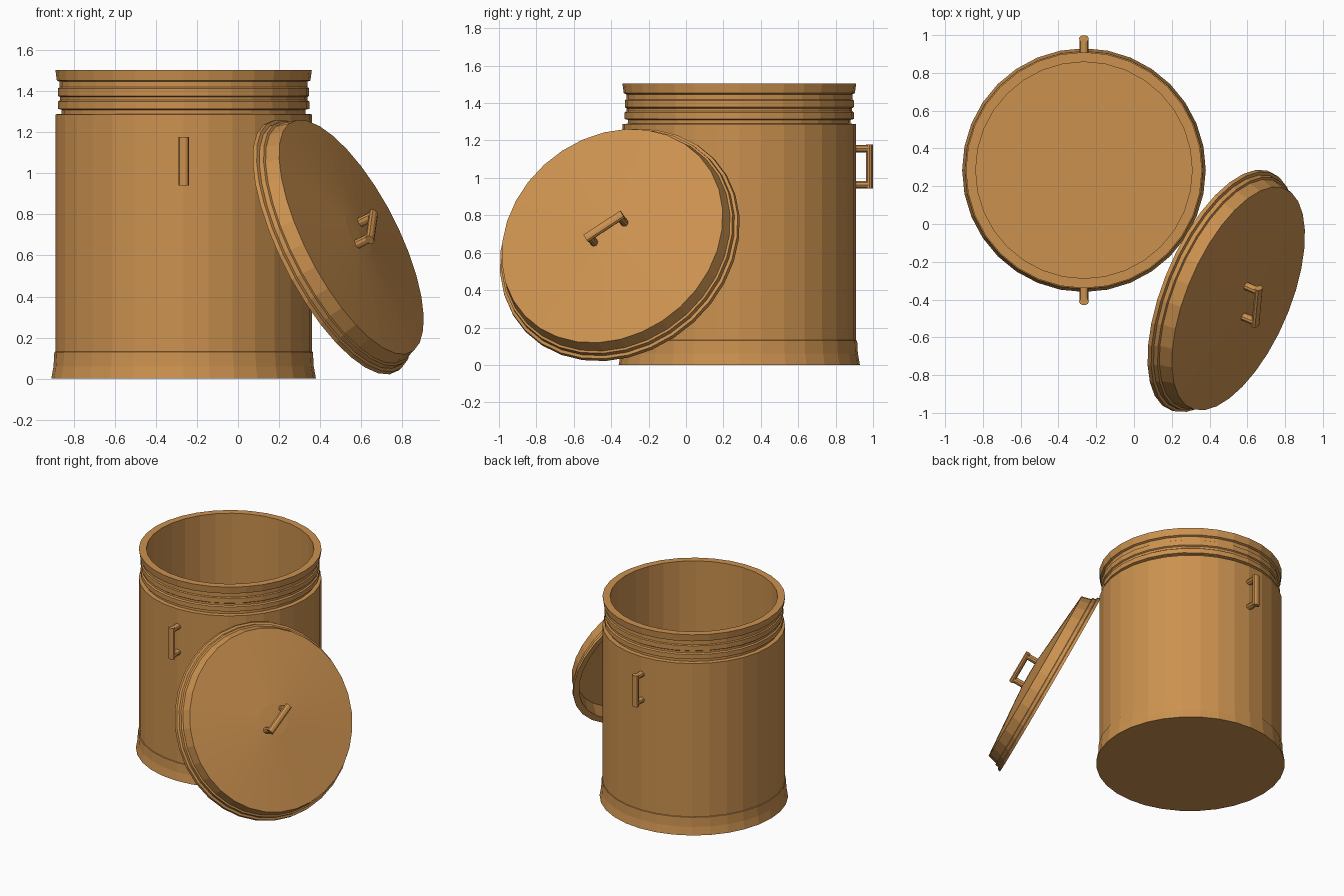
import bpy, bmesh, math
from mathutils import Matrix, Vector

if "Cube" in bpy.data.objects:
    bpy.data.objects.remove(bpy.data.objects["Cube"])

SEG = 32
mat = bpy.data.materials.new("warm brown")
mat.diffuse_color = (0.60, 0.285, 0.078, 1)
mat.use_nodes = True
mat.node_tree.nodes["Principled BSDF"].inputs["Base Color"].default_value = mat.diffuse_color


def finish(bm, name, matrix):
    bmesh.ops.remove_doubles(bm, verts=bm.verts, dist=1e-5)
    bmesh.ops.recalc_face_normals(bm, faces=bm.faces)
    mesh = bpy.data.meshes.new(name)
    bm.to_mesh(mesh)
    bm.free()
    mesh.materials.append(mat)
    ob = bpy.data.objects.new(name, mesh)
    bpy.context.collection.objects.link(ob)
    ob.matrix_world = matrix
    return ob


def lathe(name, profile, matrix):
    """Spin a (radius, height) profile around local z."""
    bm = bmesh.new()
    vs = [bm.verts.new((r, 0, z)) for r, z in profile]
    es = [bm.edges.new(p) for p in zip(vs, vs[1:])]
    bmesh.ops.spin(bm, geom=vs + es, cent=(0, 0, 0), axis=(0, 0, 1),
                   angle=math.tau, steps=SEG, use_duplicate=False)
    return finish(bm, name, matrix)


def handle(name, matrix):
    """Square-cornered grip: bar along local x, standing off along local z."""
    bm = bmesh.new()

    def rod(length, rx, ry, m):
        bmesh.ops.create_cone(bm, cap_ends=True, segments=10, radius1=1, radius2=1, depth=length,
                              matrix=m @ Matrix.Diagonal((rx, ry, 1, 1)))
    rod(0.236, 0.019, 0.026, Matrix.Translation((0, 0, 0.076)) @ Matrix.Rotation(math.pi / 2, 4, 'Y'))
    for s in (-1, 1):
        rod(0.106, 0.021, 0.024, Matrix.Translation((s * 0.097, 0, 0.023)))
    return finish(bm, name, matrix)


def frame(origin, xdir, zdir):
    """Matrix with local z on zdir and local x near xdir."""
    z = Vector(zdir).normalized()
    x = Vector(xdir)
    x = (x - x.dot(z) * z).normalized()
    m = Matrix((x, z.cross(x), z)).transposed().to_4x4()
    m.translation = origin
    return m


# can: flared foot, straight wall, ribbed neck, rim, open inside
can = Matrix.Translation((-0.265, 0.285, 0))
lathe("can_body", [
    (0, 0), (0.645, 0), (0.634, 0.06), (0.63, 0.13), (0.625, 0.132),
    (0.625, 1.288), (0.594, 1.29), (0.594, 1.31), (0.613, 1.315), (0.613, 1.35),
    (0.603, 1.357), (0.603, 1.372), (0.612, 1.378), (0.612, 1.415), (0.604, 1.42),
    (0.604, 1.447), (0.618, 1.453), (0.625, 1.505), (0.573, 1.505), (0.573, 0.06), (0, 0.06)], can)

# side handles on front and back
for name, s in (("front_handle", -1), ("back_handle", 1)):
    handle(name, can @ frame((0, s * 0.62, 1.06), (0, 0, 1), (0, s, 0)))

# lid leaning on the can
lid = frame((0.5525, -0.395, 0.69), (0.03, 0.2, 0.14), (0.83, -0.355, 0.429))
lathe("lid", [
    (0, 0.045), (0.11, 0.042), (0.633, 0), (0.65, -0.068), (0.662, -0.072),
    (0.665, -0.095), (0.681, -0.1), (0.685, -0.12), (0.64, -0.12), (0.61, -0.03),
    (0.11, 0.012), (0, 0.015)], lid)
handle("lid_handle", lid @ Matrix.Translation((0, 0, 0.043)))
